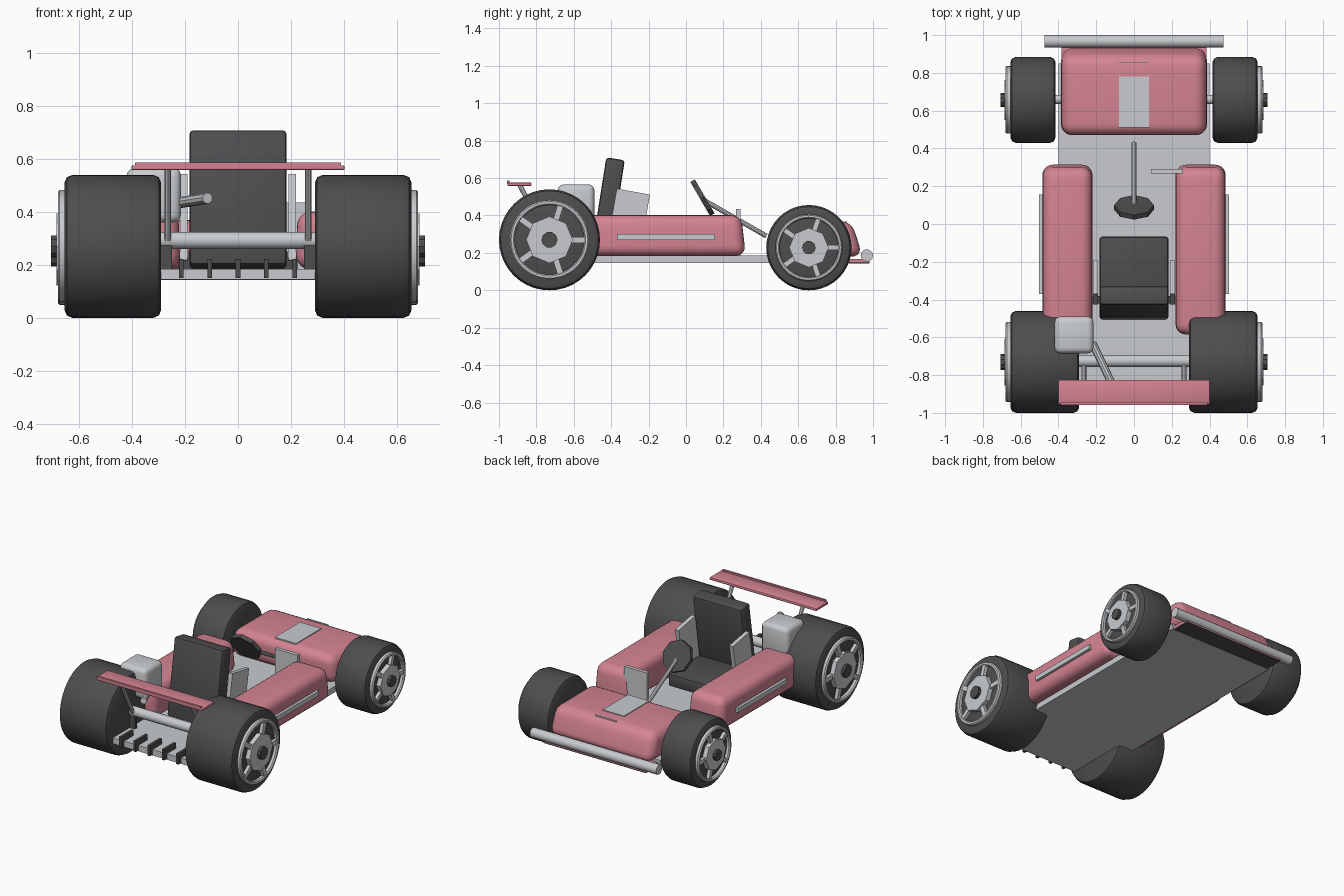
import bpy, bmesh, math
from mathutils import Vector, Matrix

if "Cube" in bpy.data.objects:
    bpy.data.objects.remove(bpy.data.objects["Cube"])


def material(name, rgb):
    m = bpy.data.materials.new(name)
    m.diffuse_color = (*rgb, 1)
    m.use_nodes = True
    m.node_tree.nodes["Principled BSDF"].inputs["Base Color"].default_value = m.diffuse_color
    return m


PINK = material("pink paint", (0.66, 0.23, 0.29))
LIGHT = material("light metal", (0.58, 0.60, 0.62))
DARK = material("dark rubber", (0.075, 0.075, 0.078))


def finish(name, bm, mat, angle=35):
    bmesh.ops.recalc_face_normals(bm, faces=bm.faces[:])
    me = bpy.data.meshes.new(name)
    bm.to_mesh(me)
    bm.free()
    me.materials.append(mat)
    me.shade_smooth()
    me.set_sharp_from_angle(angle=math.radians(angle))
    ob = bpy.data.objects.new(name, me)
    bpy.context.collection.objects.link(ob)
    return ob


def box(name, x, y, z, mat, bevel=0.0, segs=2, front=0.0, side=0.0, tilt=0.0):
    """Box from ranges; front/side pull the top edges in; tilt leans about x."""
    bm = bmesh.new()
    bmesh.ops.create_cube(bm, size=1)
    for v in bm.verts:
        top = v.co.z > 0
        fy = front if top and v.co.y > 0 else 0
        sx = side if top else 0
        v.co = Vector((x[0] if v.co.x < 0 else x[1],
                       (y[0] if v.co.y < 0 else y[1]) - fy,
                       z[1] if top else z[0]))
        v.co.x += sx if v.co.x < sum(x) / 2 else -sx
    if bevel:
        bmesh.ops.bevel(bm, geom=bm.edges[:], offset=bevel, segments=segs,
                        profile=0.5, affect='EDGES', clamp_overlap=True)
    if tilt:
        c = Vector((sum(x) / 2, sum(y) / 2, sum(z) / 2))
        bmesh.ops.rotate(bm, verts=bm.verts[:], cent=c,
                         matrix=Matrix.Rotation(math.radians(tilt), 3, 'X'))
    return finish(name, bm, mat)


def rod(name, a, b, r, mat, sides=12):
    a, b = Vector(a), Vector(b)
    d = b - a
    bm = bmesh.new()
    bmesh.ops.create_cone(bm, cap_ends=True, segments=sides, radius1=r, radius2=r, depth=d.length)
    rot = Vector((0, 0, 1)).rotation_difference(d).to_matrix().to_4x4()
    bm.transform(Matrix.Translation((a + b) / 2) @ rot)
    return finish(name, bm, mat)


def lathe(name, profile, s, y, z, mat, sides=40):
    """Spin a closed (x, radius) profile about the wheel axle."""
    bm = bmesh.new()
    rings = []
    for i in range(sides):
        a = 2 * math.pi * i / sides
        rings.append([bm.verts.new((s * px, y + r * math.cos(a), z + r * math.sin(a)))
                      for px, r in profile])
    n = len(profile)
    for i in range(sides):
        p, q = rings[i], rings[(i + 1) % sides]
        for k in range(n):
            bm.faces.new((p[k], p[(k + 1) % n], q[(k + 1) % n], q[k]))
    return finish(name, bm, mat)


def wheel(label, s, y, r, inner):
    k = r / 0.27
    z, outer = r, 0.655
    # tyre with rounded shoulders
    lathe(label + "_tyre", [(inner, 0.02), (inner, r - 0.03), (inner + 0.009, r - 0.009),
          (inner + 0.03, r), (outer - 0.03, r), (outer - 0.009, r - 0.009),
          (outer, r - 0.03), (outer, 0.02)], s, y, z, DARK)
    # rim ring, spokes, centre disc and hub nut
    lathe(label + "_rim", [(0.65, 0.186 * k), (0.673, 0.186 * k), (0.68, 0.193 * k),
          (0.68, 0.205 * k), (0.673, 0.212 * k), (0.65, 0.212 * k)], s, y, z, LIGHT)
    for i in range(5):
        a = 2 * math.pi * i / 5
        sp = box(label + "_spoke", (-0.0125, 0.0125), (0.1 * k, 0.195 * k),
                 (-0.016 * k, 0.016 * k), LIGHT)
        sp.matrix_world = Matrix.Translation((s * 0.664, y, z)) @ Matrix.Rotation(a, 4, 'X')
    rod(label + "_disc", (s * 0.65, y, z), (s * 0.686, y, z), 0.125 * k, LIGHT, 8)
    rod(label + "_hub", (s * 0.67, y, z), (s * 0.706, y, z), 0.043 * k, DARK, 10)


# floor, front lip and its underside
box("floor", (-0.4, 0.4), (-0.93, 0.85), (0.145, 0.185), LIGHT)
box("front_lip", (-0.385, 0.385), (0.85, 0.98), (0.15, 0.168), PINK)
box("lip_underside", (-0.385, 0.385), (0.85, 0.98), (0.144, 0.15), DARK)

# nose
box("nose", (-0.39, 0.39), (0.47, 0.945), (0.18, 0.37), PINK, 0.06, 5, front=0.06, side=0.01)
box("nose_plate", (-0.08, 0.08), (0.51, 0.78), (0.366, 0.375), LIGHT)
box("nose_stripe", (-0.08, 0.08), (0.853, 0.858), (0.35, 0.371), LIGHT)
rod("front_bumper", (-0.475, 0, 0), (0.475, 0, 0), 0.033, LIGHT, 12).location = (0, 0.967, 0.187)
rod("front_axle", (-0.45, 0.66, 0.24), (0.45, 0.66, 0.24), 0.024, LIGHT)

# parts repeated on both sides
for s, n in ((-1, "left"), (1, "right")):
    def span(a, b):
        return tuple(sorted((s * a, s * b)))
    wheel(n + "_rear", s, -0.73, 0.27, 0.29)
    wheel(n + "_front", s, 0.657, 0.228, 0.415)
    box(n + "_side_pod", span(0.218, 0.487), (-0.585, 0.32), (0.183, 0.402), PINK,
        0.055, 5, front=0.025, side=0.006)
    box(n + "_pod_strip", span(0.47, 0.502), (-0.37, 0.155), (0.27, 0.302), LIGHT)
    box(n + "_seat_wing", span(0.19, 0.218), (-0.40, -0.22), (0.2, 0.53), LIGHT, tilt=-10)
    box(n + "_seat_bracket", span(0.17, 0.225), (-0.42, -0.38), (0.185, 0.25), DARK)
    box(n + "_axle_mount", span(0.25, 0.295), (-0.75, -0.73), (0.185, 0.30), DARK)
    rod(n + "_wing_strut", (s * 0.265, -0.89, 0.565), (s * 0.265, -0.75, 0.295), 0.013, LIGHT, 8)

# seat
box("seat_cushion", (-0.183, 0.183), (-0.46, -0.067), (0.185, 0.27), DARK, 0.015)
box("seat_back", (-0.183, 0.183), (-0.467, -0.367), (0.19, 0.706), DARK, 0.015, tilt=-9)

# steering and instrument panel
rod("steering_column", (0, 0.09, 0.485), (0, 0.43, 0.29), 0.013, LIGHT, 10)
axis = Vector((0, 0.86, 0.5)) * 0.014
hub = Vector((0, 0.088, 0.495))
rod("steering_wheel", hub - axis, hub + axis, 0.105, DARK, 8)
box("instrument_panel", (0.09, 0.26), (0.268, 0.292), (0.185, 0.435), LIGHT)

# engine, exhaust and rear axle
box("engine", (-0.42, -0.215), (-0.685, -0.49), (0.36, 0.566), LIGHT, 0.03, 3)
rod("exhaust", (-0.22, -0.63, 0.435), (-0.115, -0.85, 0.452), 0.021, LIGHT, 10)
rod("rear_axle", (-0.3, -0.725, 0.293), (0.3, -0.725, 0.293), 0.032, LIGHT, 12)

# rear wing and diffuser fins
box("rear_wing", (-0.402, 0.402), (-0.955, -0.825), (0.558, 0.576), PINK, 0.005, 2)
box("wing_flap", (-0.388, 0.388), (-0.957, -0.943), (0.568, 0.586), PINK)
for i in range(-2, 3):
    box("diffuser_fin", (i * 0.107 - 0.009, i * 0.107 + 0.009), (-0.958, -0.83), (0.15, 0.222), DARK)
